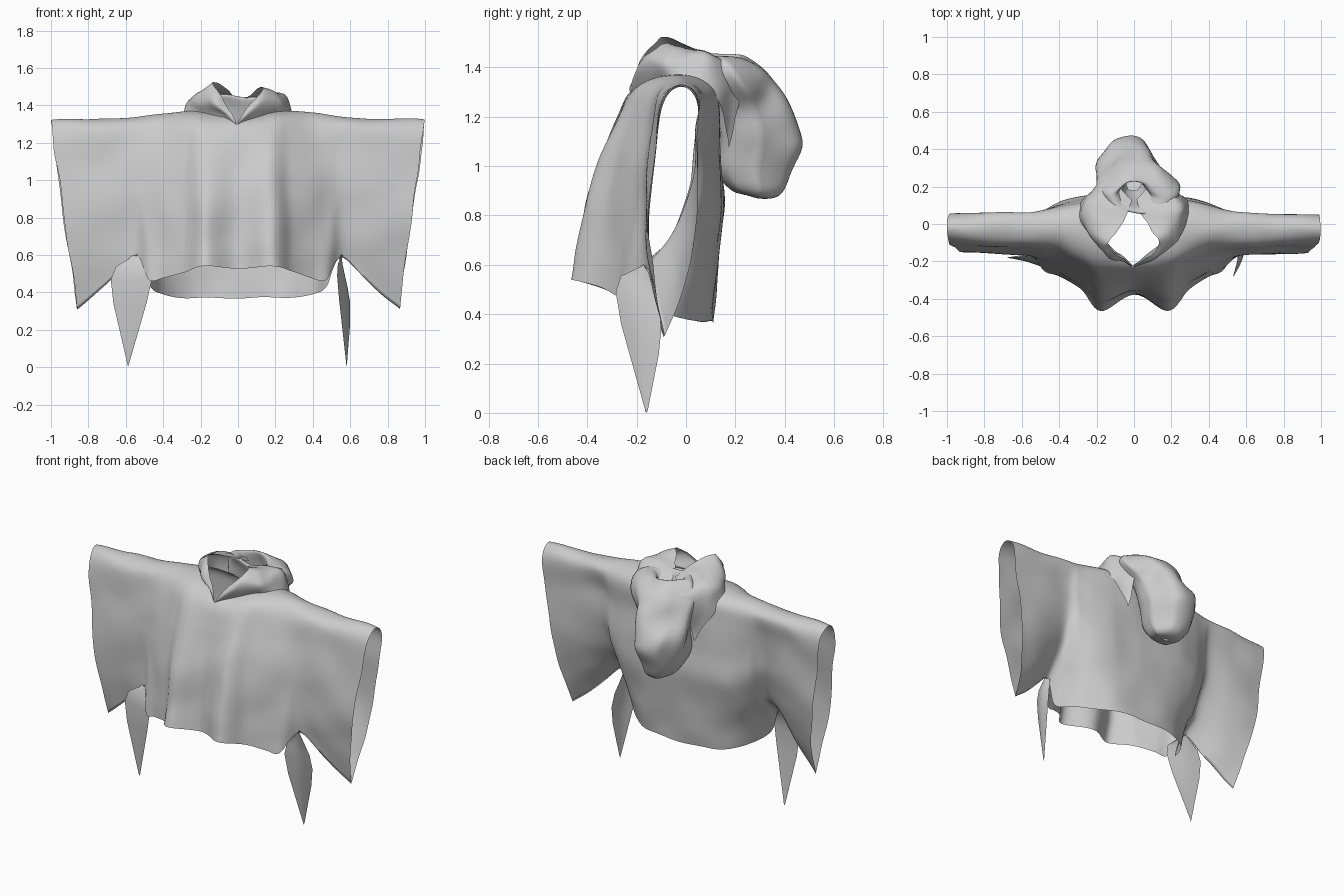
import bpy, bmesh, math
from mathutils import Vector, noise


def spline(pts, n):
    """Smooth curve through the points, n steps per span."""
    p = [Vector(q) for q in pts]
    p = [2 * p[0] - p[1]] + p + [2 * p[-1] - p[-2]]
    out = []
    for i in range(1, len(p) - 2):
        a, b, c, d = p[i - 1:i + 3]
        for k in range(n):
            t = k / n
            out.append(0.5 * (2 * b + (c - a) * t + (2 * a - 5 * b + 4 * c - d) * t * t
                              + (3 * b - a - 3 * c + d) * t ** 3))
    return out + [p[-2]]


NECK_W, NECK_F, NECK_B = 0.27, 0.225, 0.15


def cut_neck(bm):
    """Clean diamond neck opening with its point at the front."""
    for sx in (-1, 1):
        for y in (-NECK_F, NECK_B):
            top = [f for f in bm.faces if f.calc_center_median().z > 1.2]
            geom = top + list({e for f in top for e in f.edges}) + list({v for f in top for v in f.verts})
            bmesh.ops.bisect_plane(bm, geom=geom, dist=1e-5, plane_co=(0, y, 0),
                                   plane_no=(sx / NECK_W, 1 / y, 0))
    bad = []
    for f in bm.faces:
        c = f.calc_center_median()
        depth = NECK_F if c.y < 0 else NECK_B
        if c.z > 1.22 and abs(c.x) / NECK_W + abs(c.y) / depth < 1:
            bad.append(f)
    bmesh.ops.delete(bm, geom=bad, context='FACES')


def loft(name, rows, nu, nv, wrinkle=0.0, freq=5.0, cut=None):
    """Smooth cloth surface through rows of points."""
    rows = [spline(r, nv) for r in rows]
    grid = list(zip(*[spline(c, nu) for c in zip(*rows)]))
    bm = bmesh.new()
    vs = [[bm.verts.new(p) for p in r] for r in grid]
    for r, s in zip(vs, vs[1:]):
        for i in range(len(r) - 1):
            bm.faces.new((r[i], s[i], s[i + 1], r[i + 1]))
    bmesh.ops.remove_doubles(bm, verts=bm.verts, dist=0.0008)
    if cut:
        cut(bm)
    for v in bm.verts:
        v.co += noise.noise_vector(v.co * freq) * wrinkle
    bmesh.ops.recalc_face_normals(bm, faces=bm.faces)
    me = bpy.data.meshes.new(name)
    bm.to_mesh(me)
    bm.free()
    me.shade_smooth()
    ob = bpy.data.objects.new(name, me)
    bpy.context.collection.objects.link(ob)
    return ob


def mirrored(rows):
    flip = [[(-x, y, z) for x, y, z in r] for r in rows]
    return flip[:0:-1] + rows


# Tunic: sections from the centre to the cuff
# x top, x hem | front: hem y, hem z, mid y, upper y | top z | back: upper y, mid y, hem y, hem z
stations = [
    (0.00, 0.00, -0.38, 0.53, -0.35, -0.21, 1.36, 0.12, 0.15, 0.11, 0.37),
    (0.17, 0.18, -0.465, 0.54, -0.39, -0.20, 1.37, 0.12, 0.15, 0.10, 0.37),
    (0.28, 0.29, -0.35, 0.51, -0.31, -0.16, 1.37, 0.11, 0.14, 0.06, 0.375),
    (0.40, 0.40, -0.28, 0.48, -0.25, -0.12, 1.355, 0.09, 0.11, -0.04, 0.39),
    (0.50, 0.48, -0.25, 0.47, -0.20, -0.115, 1.345, 0.07, 0.06, -0.18, 0.44),
    (0.58, 0.55, -0.17, 0.59, -0.17, -0.11, 1.34, 0.06, 0.02, -0.17, 0.59),
    (0.77, 0.69, -0.13, 0.46, -0.165, -0.105, 1.33, 0.055, 0.04, -0.13, 0.46),
    (1.00, 0.86, -0.09, 0.31, -0.15, -0.09, 1.32, 0.05, 0.045, -0.09, 0.31),
]


def section(xt, xb, fy, fz, fm, fu, zt, bu, bm_, by, bz):
    closed = fz == bz

    def side(y0, y1, y2, zb):
        low = y1 + (y2 - y1) * (0.4 if closed else 0.6)
        ys = (y0, y0 + (y1 - y0) * 0.5, y1, low, y2)
        return [(xt + (xb - xt) * d, y, zt + (zb - zt) * d)
                for d, y in zip((0.06, 0.25, 0.55, 0.82, 1.0), ys)]
    return side(fu, fm, fy, fz)[::-1] + [(xt, -0.02, zt)] + side(bu, bm_, by, bz)


loft("tunic", mirrored([section(*s) for s in stations]), 8, 8, 0.012, 5.0, cut_neck)

# Collar: seam, middle and folded edge, from front point to back
half = [
    [(0.00, -0.225, 1.29), (0.005, -0.23, 1.305), (0.01, -0.23, 1.32)],
    [(0.13, -0.13, 1.33), (0.13, -0.18, 1.41), (0.12, -0.13, 1.50)],
    [(0.25, -0.05, 1.355), (0.23, -0.08, 1.43), (0.13, -0.09, 1.53)],
    [(0.30, 0.03, 1.35), (0.25, 0.03, 1.45), (0.09, -0.03, 1.51)],
    [(0.28, 0.13, 1.26), (0.22, 0.13, 1.44), (0.04, 0.04, 1.47)],
    [(0.19, 0.18, 1.08), (0.15, 0.24, 1.38), (0.01, 0.14, 1.42)],
]
for name, s in (("collar_left", -1), ("collar_right", 1)):
    drop = 0.03 if s > 0 else 0.0
    rows = [[(a[0] * s, a[1], a[2]), (b[0] * s, b[1], b[2]),
             (c[0] * s, c[1], c[2] - drop * (c[2] > 1.4))] for a, b, c in half]
    loft(name, rows, 6, 6, 0.018, 9.0)

# Hood bag: rings z, x centre, y min, y max, half width; last ones fold inside
rings = [
    (0.88, -0.02, 0.27, 0.29, 0.01), (0.90, -0.02, 0.20, 0.38, 0.08),
    (0.98, -0.03, 0.14, 0.44, 0.13), (1.10, -0.03, 0.13, 0.475, 0.16),
    (1.25, -0.01, 0.11, 0.42, 0.18), (1.37, 0.02, 0.08, 0.33, 0.20),
    (1.435, 0.02, 0.06, 0.25, 0.16), (1.42, 0.00, 0.09, 0.22, 0.08),
    (1.25, 0.00, 0.16, 0.26, 0.04),
]
rows = []
for z, cx, y0, y1, w in rings:
    row = []
    for k in range(13):
        a = math.tau * (k % 12) / 12
        # narrower towards the outer tip, with soft vertical pleats
        taper = (1 - 0.25 * math.sin(a)) * (1 + 0.06 * math.cos(6 * a))
        row.append((cx + w * taper * math.cos(a),
                    (y0 + y1) / 2 + (y1 - y0) / 2 * math.sin(a), z))
    rows.append(row)
loft("hood_bag", rows, 5, 4, 0.03, 6.0)

# Pointed ties hanging under each arm
loft("tie_left", [[(-0.55, -0.17, 0.60), (-0.68, -0.18, 0.47), (-0.59, -0.165, 0.01)],
                  [(-0.53, -0.18, 0.60), (-0.58, -0.20, 0.46), (-0.588, -0.165, 0.005)],
                  [(-0.51, -0.19, 0.57), (-0.46, -0.24, 0.47), (-0.585, -0.16, 0.01)]], 4, 3)
loft("tie_right", [[(0.56, -0.17, 0.60), (0.53, -0.285, 0.49), (0.58, -0.165, 0.01)],
                   [(0.55, -0.17, 0.60), (0.575, -0.20, 0.42), (0.58, -0.16, 0.0)],
                   [(0.54, -0.15, 0.58), (0.60, -0.10, 0.34), (0.582, -0.155, 0.01)]], 4, 3)
